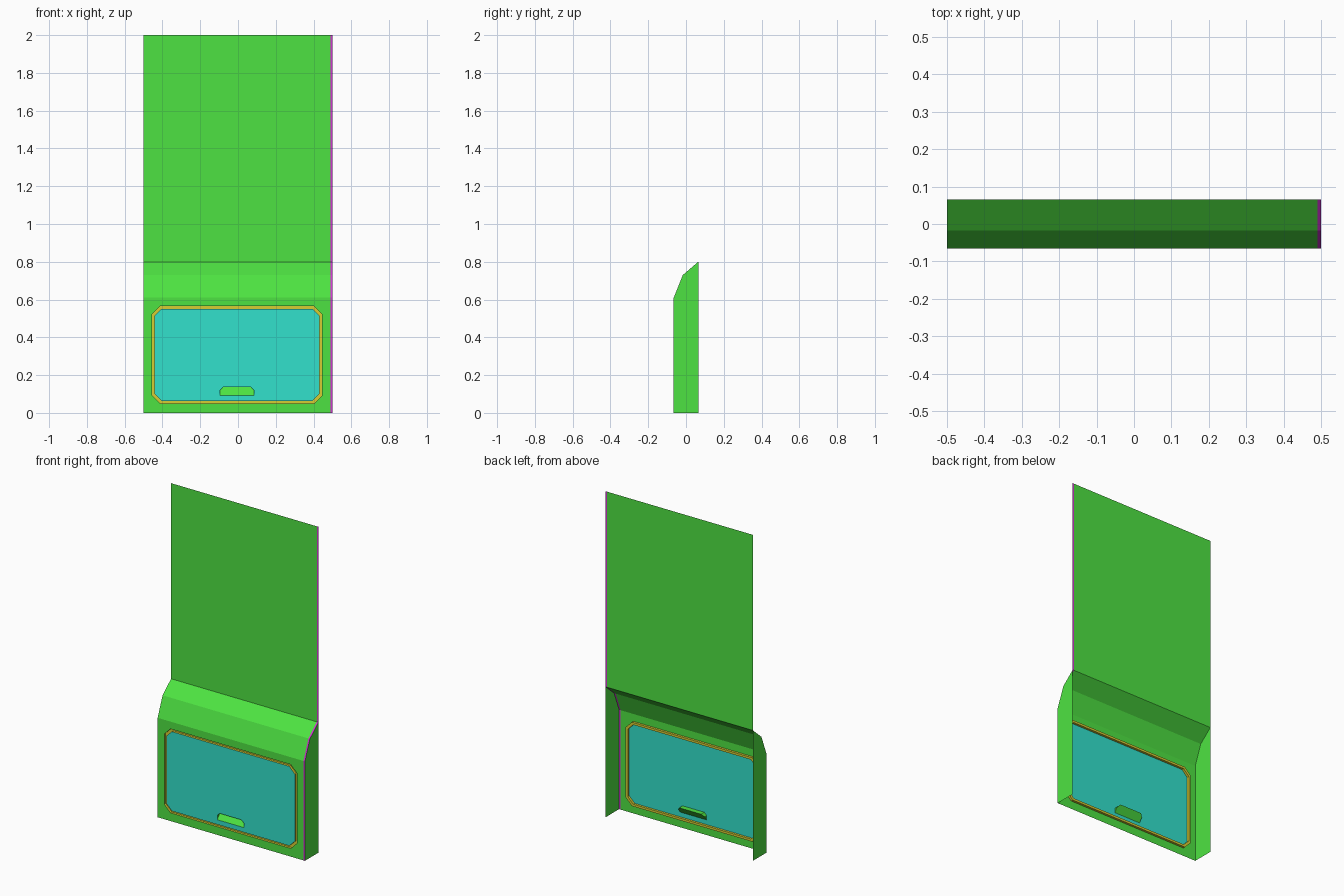
import bpy
import bmesh

cube = bpy.data.objects.get("Cube")
if cube:
    bpy.data.objects.remove(cube, do_unlink=True)

FRONT, BACK = -0.065, 0.065
# Side profile as (y, z): lower front, sloped shoulder, tall rear panel
PROFILE = [(FRONT, 0), (FRONT, 0.61), (-0.017, 0.73), (BACK, 0.8), (BACK, 2)]
LEFT, SEAM, RIGHT = -0.5, 0.49, 0.5


def material(name, color):
    mat = bpy.data.materials.new(name)
    mat.use_nodes = True
    mat.diffuse_color = (*color, 1)
    mat.node_tree.nodes["Principled BSDF"].inputs["Base Color"].default_value = (*color, 1)
    return mat


GREEN = material("bright green", (0.076, 0.768, 0.054))
TEAL = material("teal", (0.032, 0.753, 0.604))
YELLOW = material("yellow", (0.68, 0.61, 0.032))
MAGENTA = material("magenta", (0.65, 0.035, 0.65))


def build(name, mat, polygons):
    """Make a flat shaded sheet object from a list of point polygons."""
    bm = bmesh.new()
    for points in polygons:
        bm.faces.new([bm.verts.new(p) for p in points])
    bmesh.ops.remove_doubles(bm, verts=bm.verts, dist=0.0001)
    mesh = bpy.data.meshes.new(name)
    bm.to_mesh(mesh)
    bm.free()
    mesh.materials.append(mat)
    obj = bpy.data.objects.new(name, mesh)
    bpy.context.collection.objects.link(obj)
    return obj


def outline(x0, x1, z0, z1, low, high, y=FRONT):
    """Rectangle with chamfered corners, counterclockwise from the front."""
    corners = [(x0 + low, z0), (x1 - low, z0), (x1, z0 + low), (x1, z1 - high),
               (x1 - high, z1), (x0 + high, z1), (x0, z1 - high), (x0, z0 + low)]
    return [(x, y, z) for x, z in corners]


def bridge(outer, inner):
    """Faces between two matching outlines, without repeated corners."""
    faces = []
    for i in range(len(outer)):
        j = (i + 1) % len(outer)
        face = list(dict.fromkeys([outer[i], outer[j], inner[j], inner[i]]))
        if len(face) > 2:
            faces.append(face)
    return faces


def strip(profile, x0, x1):
    """Extrude a run of the side profile across the width."""
    return [[(x0, *a), (x1, *a), (x1, *b), (x0, *b)]
            for a, b in zip(profile, profile[1:])]


# Nested outlines on the lower front
border = outline(LEFT, SEAM, 0, 0.61, 0, 0)
frame_outer = outline(-0.455, 0.445, 0.05, 0.565, 0.042, 0.042)
frame_inner = outline(-0.441, 0.431, 0.064, 0.551, 0.037, 0.037)
handle_edge = outline(-0.095, 0.085, 0.093, 0.136, 0, 0.016)

# Main sheet with the window opening, and the coloured seam strip
build("body_panel", GREEN, bridge(border, frame_outer) + strip(PROFILE[1:], LEFT, SEAM))
build("edge_strip", MAGENTA, strip(PROFILE, SEAM, RIGHT))

# Side cheeks, open at the back and underneath
cheek = PROFILE[:4] + [(BACK, 0)]
build("right_cheek", GREEN, [[(LEFT, *p) for p in cheek]])
build("left_cheek", GREEN, [[(RIGHT, *p) for p in reversed(cheek)]])

# Recessed groove around the window
groove_outer = [(x, y + 0.014, z) for x, y, z in frame_outer]
groove_inner = [(x, y + 0.014, z) for x, y, z in frame_inner]
build("window_groove", YELLOW, bridge(frame_outer, groove_outer)
      + bridge(groove_outer, groove_inner) + bridge(groove_inner, frame_inner))

# Window panel with the handle opening
build("window_panel", TEAL, bridge(frame_inner, handle_edge))

# Handle pocket with a floor that slopes inward towards the top
slope = 0.75
pocket = [(x, y + slope * (z - 0.093), z) for x, y, z in handle_edge]
build("handle_pocket", GREEN, bridge(handle_edge, pocket) + [list(dict.fromkeys(pocket))])
